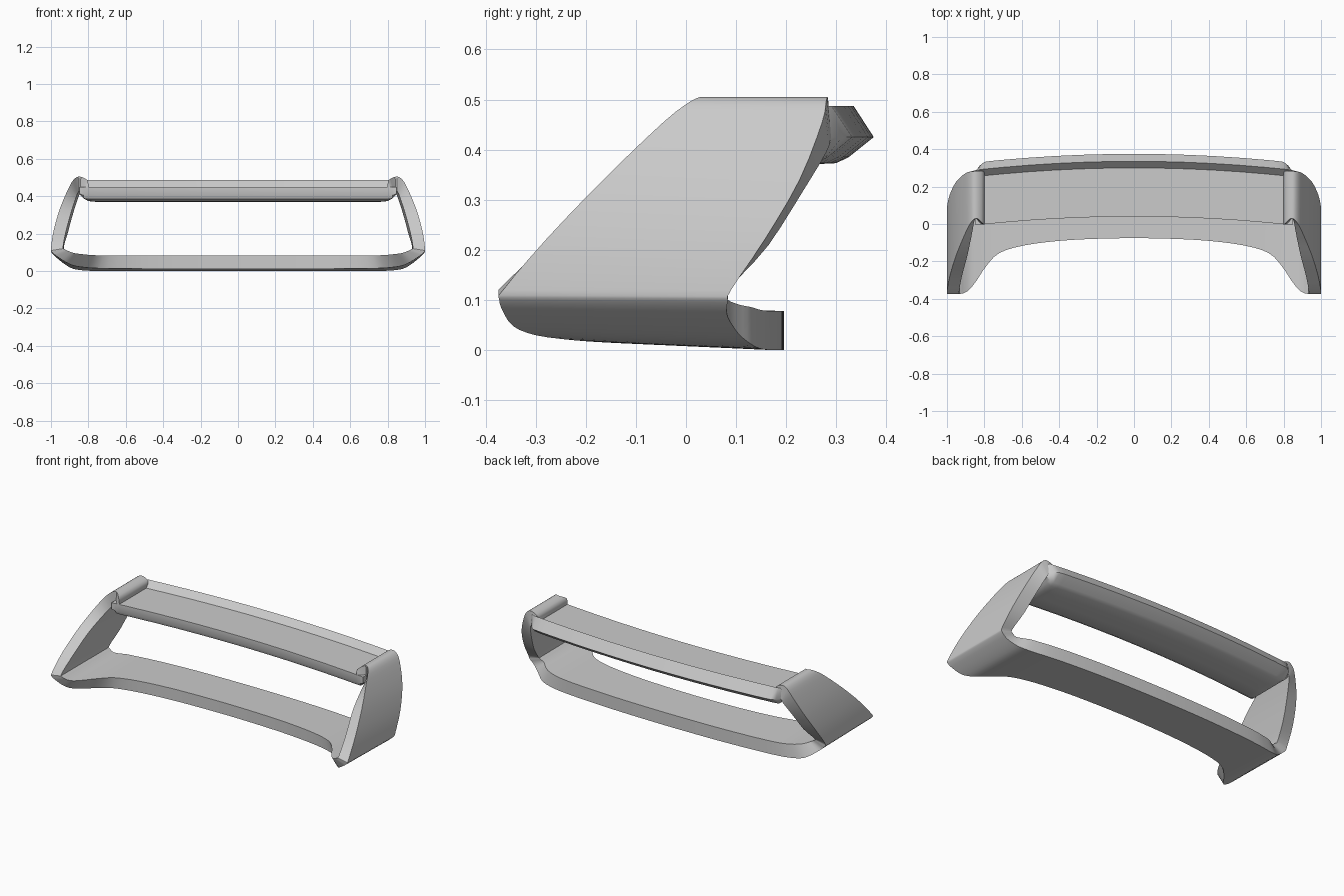
import bpy, bmesh, math
from mathutils import Vector

cube = bpy.data.objects.get("Cube")
if cube:
    bpy.data.objects.remove(cube, do_unlink=True)

grey = bpy.data.materials.new("plain_grey")
grey.use_nodes = True
colour = (0.6, 0.6, 0.6, 1)
grey.diffuse_color = colour
grey.node_tree.nodes["Principled BSDF"].inputs["Base Color"].default_value = colour


def smooth_rows(rows, steps=3):
    """Catmull-Rom interpolation through rows of numbers."""
    result = []
    last = len(rows) - 1
    for i in range(last):
        a, b, c, d = (rows[max(0, min(last, k))] for k in (i - 1, i, i + 1, i + 2))
        for s in range(steps):
            t = s / steps
            result.append([0.5 * (2 * q + (r - p) * t + (2 * p - 5 * q + 4 * r - u) * t * t
                                  + (3 * q - p - 3 * r + u) * t ** 3)
                           for p, q, r, u in zip(a, b, c, d)])
    return result + [list(rows[-1])]


def loft(name, rings, cap_start=False, cap_end=False):
    """Bridge closed rings of points and mirror the half across the centre."""
    bm = bmesh.new()
    loops = [[bm.verts.new(p) for p in ring] for ring in rings]
    for one, two in zip(loops, loops[1:]):
        n = len(one)
        for i in range(n):
            j = (i + 1) % n
            bm.faces.new((one[i], one[j], two[j], two[i]))
    if cap_start:
        bm.faces.new(loops[0])
    if cap_end:
        bm.faces.new(loops[-1])
    bmesh.ops.recalc_face_normals(bm, faces=bm.faces)
    # the open centre ring can fool the recalculation, so check the outermost face
    outer = max(bm.faces, key=lambda f: f.calc_center_median().x)
    if outer.normal.x < 0:
        bmesh.ops.reverse_faces(bm, faces=bm.faces)
    mesh = bpy.data.meshes.new(name)
    bm.to_mesh(mesh)
    bm.free()
    mesh.materials.append(grey)
    obj = bpy.data.objects.new(name, mesh)
    bpy.context.collection.objects.link(obj)
    mirror = obj.modifiers.new("mirror", 'MIRROR')
    mirror.use_clip = True
    bpy.ops.object.select_all(action='DESELECT')
    obj.select_set(True)
    bpy.context.view_layer.objects.active = obj
    bpy.ops.object.shade_smooth_by_angle(angle=math.radians(32))
    return obj


# Side panel and lower blade: outer x, outer z, inner x, inner z, front y, rear y
frame = [
    (0.80, 0.45, 0.81, 0.40, 0.00, 0.27),
    (0.805, 0.485, 0.83, 0.405, 0.00, 0.283),
    (0.84, 0.504, 0.845, 0.425, 0.03, 0.283),
    (0.87, 0.497, 0.855, 0.42, 0.01, 0.28),
    (0.90, 0.455, 0.865, 0.395, -0.045, 0.272),
    (0.95, 0.34, 0.89, 0.32, -0.165, 0.227),
    (0.985, 0.22, 0.92, 0.21, -0.28, 0.157),
    (1.0, 0.12, 0.935, 0.13, -0.365, 0.09),
    (0.995, 0.095, 0.925, 0.115, -0.373, 0.083),
    (0.965, 0.065, 0.90, 0.10, -0.365, 0.083),
    (0.92, 0.03, 0.875, 0.09, -0.345, 0.105),
    (0.88, 0.01, 0.84, 0.085, -0.30, 0.13),
    (0.82, 0.002, 0.79, 0.08, -0.225, 0.147),
    (0.74, 0.0, 0.72, 0.078, -0.155, 0.162),
    (0.60, 0.0, 0.59, 0.078, -0.115, 0.176),
    (0.40, 0.0, 0.40, 0.078, -0.09, 0.188),
    (0.20, 0.0, 0.20, 0.078, -0.079, 0.194),
    (0.0, 0.0, 0.0, 0.078, -0.075, 0.196),
]


def tilt(x, y, z):
    """Lift the front of the low parts slightly."""
    return Vector((x, y, z + 0.045 * max(0, 0.17 - y) * max(0, 1 - z / 0.12)))


rings = []
for xo, zo, xi, zi, yf, yr in smooth_rows(frame):
    flare = 0.012 * min(1, max(0, (zi - 0.1) / 0.1))
    rings.append([tilt(xo, yf, zo), tilt(xo, yr, zo),
                  tilt(xi - flare, yr + flare * 0.7, zi), tilt(xi, yf, zi)])
loft("side_panels_and_lower_blade", rings, cap_start=True)

# Upper blade: y, z section with a raised lip along the rear edge
section = [(0.04, 0.45), (0.04, 0.405), (0.05, 0.385), (0.075, 0.372), (0.16, 0.37),
           (0.24, 0.37), (0.30, 0.373), (0.325, 0.385), (0.375, 0.425),
           (0.335, 0.487), (0.30, 0.45)]

# Stations across: x, lowest z, rearmost y
stations = [(0.14 * i, 0.37, 1) for i in range(6)]
stations += [(0.76, 0.37, 1), (0.80, 0.374, 0.332), (0.825, 0.387, 0.312), (0.848, 0.412, 0.28)]
rings = []
for x, low, rear in stations:
    bow = 0.065 * x * x
    rings.append([Vector((x, min(y - bow, rear), max(z, low))) for y, z in section])
loft("upper_blade", rings, cap_end=True)
